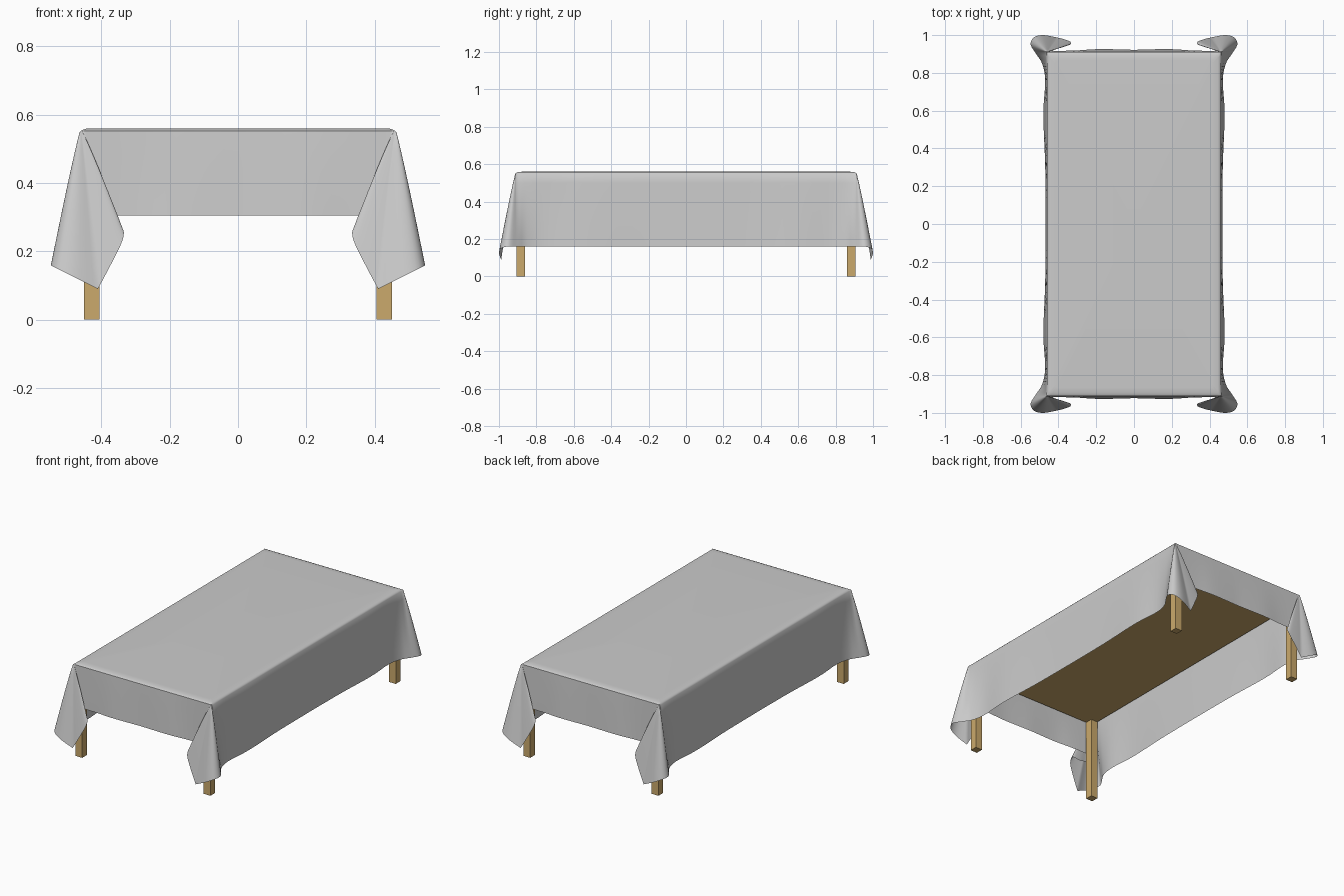
import bpy, bmesh
from mathutils import Vector

if "Cube" in bpy.data.objects:
    bpy.data.objects.remove(bpy.data.objects["Cube"])

wood = bpy.data.materials.new("wood")
wood.diffuse_color = (0.60, 0.40, 0.15, 1)
wood.use_nodes = True
wood.node_tree.nodes["Principled BSDF"].inputs["Base Color"].default_value = wood.diffuse_color


def box(name, lo, hi):
    lo, hi = Vector(lo), Vector(hi)
    bpy.ops.mesh.primitive_cube_add(size=1, location=(lo + hi) / 2)
    ob = bpy.context.object
    ob.name = name
    ob.scale = hi - lo
    bpy.ops.object.transform_apply(location=True, scale=True)
    ob.data.materials.append(wood)
    return ob


def mirror(ob):
    m = ob.modifiers.new("mirror", 'MIRROR')
    m.use_axis = (True, True, False)
    m.merge_threshold = 0.0005


# Table: top board and four legs
box("table_top", (-0.45, -0.905, 0.50), (0.45, 0.905, 0.55))
mirror(box("table_legs", (0.405, 0.86, 0), (0.45, 0.905, 0.505)))

# Cloth quarter: (point on table edge, point on hem), from side middle to end middle
X, Y, Z = 0.46, 0.91, 0.56
C = (X, Y)
side = [((X, 0), (0.468, 0, 0.16)), ((X, 0.3), (0.470, 0.3, 0.16)),
        ((X, 0.58), (0.480, 0.58, 0.16)), ((X, 0.76), (0.470, 0.76, 0.16)),
        ((X, 0.85), (0.487, 0.85, 0.16)), (C, (0.518, 0.90, 0.16)),
        (C, (0.547, 0.95, 0.16)), (C, (0.530, 0.988, 0.15)),
        (C, (0.480, 1.0, 0.125)), (C, (0.41, 0.988, 0.09))]
end = [(C, (0.41, 0.988, 0.09)), (C, (0.370, 0.978, 0.165)),
       (C, (0.337, 0.965, 0.235)), (C, (0.341, 0.948, 0.268)),
       (C, (0.39, 0.947, 0.265)), (C, (0.45, 0.952, 0.28)),
       (C, (0.487, 0.942, 0.295)), (C, (0.45, 0.920, 0.303)),
       ((0.40, Y), (0.39, 0.917, 0.305)), ((0.30, Y), (0.30, 0.919, 0.305)),
       ((0.18, Y), (0.18, 0.926, 0.305)), ((0, Y), (0, 0.922, 0.305))]


def spline(p, i, t):
    a, b, c, d = (p[max(0, min(len(p) - 1, k))] for k in (i - 1, i, i + 1, i + 2))
    return 0.5 * (2 * b + (c - a) * t + (2 * a - 5 * b + 4 * c - d) * t * t
                  + (3 * b - a - 3 * c + d) * t ** 3)


def refine(pairs, n=4):
    tops = [Vector((*p[0], Z)) for p in pairs]
    hems = [Vector(p[1]) for p in pairs]
    out = [(tops[i].lerp(tops[i + 1], k / n), spline(hems, i, k / n))
           for i in range(len(pairs) - 1) for k in range(n)]
    return out + [(tops[-1], hems[-1])]


columns = refine(side) + refine(end)[1:]
columns[0][1].y = 0
columns[-1][1].x = 0

rows = []
# Rounded rim of the table edge
for inset, drop in ((0.045, 0), (0.016, 0.0012), (0.005, 0.005)):
    rows.append([Vector((t.x * (X - inset) / X, t.y * (Y - inset) / Y, Z - drop))
                 for t, h in columns])
# Hanging part
for k in range(9):
    f = 0.03 + 0.97 * k / 8
    g = f ** 0.92
    rows.append([Vector((t.x + (h.x - t.x) * g, t.y + (h.y - t.y) * g,
                         t.z + (h.z - t.z) * f)) for t, h in columns])

bm = bmesh.new()
vs = [[bm.verts.new(p) for p in r] for r in rows]
for a, b in zip(vs, vs[1:]):
    for i in range(len(a) - 1):
        bm.faces.new((a[i], b[i], b[i + 1], a[i + 1]))
bmesh.ops.remove_doubles(bm, verts=bm.verts, dist=0.0003)
# Flat sheet on top
rim = [v for v in bm.verts if abs(v.co.z - Z) < 1e-5]
rim.sort(key=lambda v: v.co.y - v.co.x)
top = bm.faces.new(rim + [bm.verts.new((0, 0, Z))])
bmesh.ops.recalc_face_normals(bm, faces=bm.faces)
top.normal_update()
if top.normal.z < 0:
    bmesh.ops.reverse_faces(bm, faces=bm.faces)

mesh = bpy.data.meshes.new("tablecloth")
bm.to_mesh(mesh)
bm.free()
cloth = bpy.data.objects.new("tablecloth", mesh)
bpy.context.collection.objects.link(cloth)
mirror(cloth)
bpy.ops.object.select_all(action='DESELECT')
cloth.select_set(True)
bpy.context.view_layer.objects.active = cloth
bpy.ops.object.shade_smooth_by_angle(angle=1.0)
